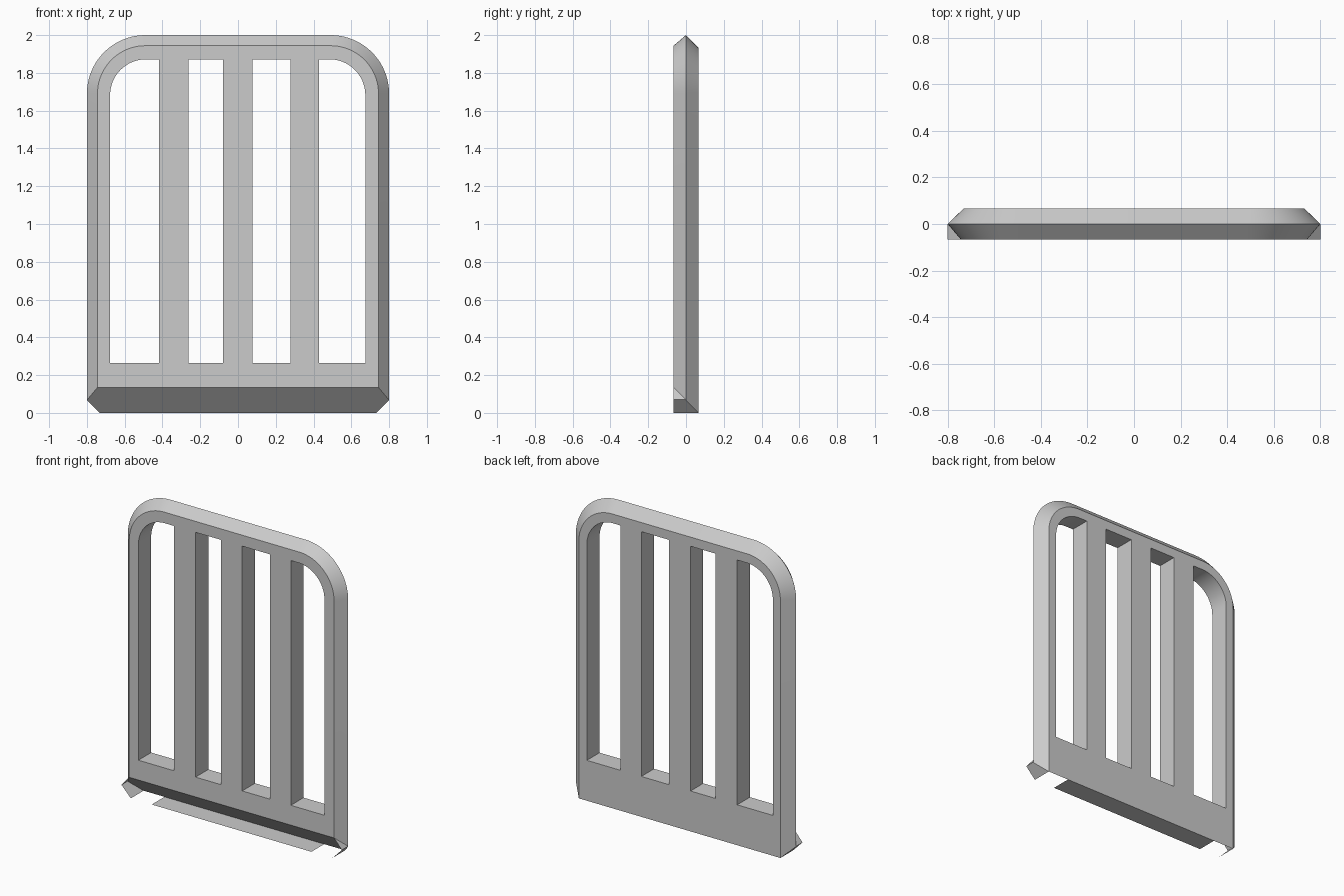
import bpy, bmesh, math
from mathutils import Vector

if "Cube" in bpy.data.objects:
    bpy.data.objects.remove(bpy.data.objects["Cube"], do_unlink=True)

grey = bpy.data.materials.new("plain grey")
grey.use_nodes = True
grey.diffuse_color = (0.6, 0.6, 0.6, 1)
grey.node_tree.nodes["Principled BSDF"].inputs["Base Color"].default_value = (0.6, 0.6, 0.6, 1)

HALF_DEPTH = 0.066
ARC_STEPS = 20


def make_object(name, bm):
    mesh = bpy.data.meshes.new(name)
    bm.to_mesh(mesh)
    bm.free()
    mesh.materials.append(grey)
    obj = bpy.data.objects.new(name, mesh)
    bpy.context.collection.objects.link(obj)
    return obj


def outline(x0, x1, z0, z1, r_left=0, r_right=0):
    """Upright rectangle in x, z with optional round top corners."""
    pts = [(x0, z0), (x1, z0)]
    for cx, r, start in ((x1 - r_right, r_right, 0), (x0 + r_left, r_left, 90)):
        steps = ARC_STEPS if r else 0
        for i in range(steps + 1):
            a = math.radians(start + 90 * i / max(steps, 1))
            if r:
                pts.append((cx + r * math.cos(a), z1 - r + r * math.sin(a)))
            else:
                pts.append((cx, z1))
    return pts


def loft(bm, layers):
    """Join matching outlines, given as (y, points), into a closed solid."""
    rings = [[bm.verts.new((x, y, z)) for x, z in pts] for y, pts in layers]
    n = len(rings[0])
    for a, b in zip(rings, rings[1:]):
        for i in range(n):
            j = (i + 1) % n
            bm.faces.new((a[i], a[j], b[j], b[i]))
    bm.faces.new(rings[0])
    bm.faces.new(rings[-1])
    bmesh.ops.recalc_face_normals(bm, faces=bm.faces)


# Panel with a pointed rim, running past the bottom before the slanted cut
def rim(inset):
    return outline(-0.8 + inset, 0.8 - inset, -0.2, 2 - inset, 0.31 - inset, 0.31 - inset)


bm = bmesh.new()
loft(bm, [(-HALF_DEPTH, rim(0.056)), (0, rim(0)), (HALF_DEPTH, rim(0.068))])
cut = bmesh.ops.bisect_plane(bm, geom=bm.verts[:] + bm.edges[:] + bm.faces[:],
                             plane_co=Vector((0, HALF_DEPTH, 0)),
                             plane_no=Vector((0, -0.135, -2 * HALF_DEPTH)),
                             clear_outer=True)
bmesh.ops.holes_fill(bm, edges=[e for e in bm.edges if e.is_boundary], sides=0)
bmesh.ops.recalc_face_normals(bm, faces=bm.faces)
panel = make_object("barred_panel", bm)

# Four slots, the outer two with a round upper corner
bm = bmesh.new()
for x0, x1, r_left, r_right in ((-0.677, -0.418, 0.19, 0), (-0.262, -0.079, 0, 0),
                                (0.077, 0.278, 0, 0), (0.43, 0.674, 0, 0.19)):
    pts = outline(x0, x1, 0.265, 1.872, r_left, r_right)
    loft(bm, [(-0.2, pts), (0.2, pts)])
slots = make_object("slot_cutter", bm)
slots.hide_render = True

bpy.context.view_layer.objects.active = panel
mod = panel.modifiers.new("slots", "BOOLEAN")
mod.operation = "DIFFERENCE"
mod.solver = "EXACT"
mod.object = slots
bpy.ops.object.modifier_apply(modifier=mod.name)
bpy.data.objects.remove(slots, do_unlink=True)

bpy.ops.object.select_all(action="DESELECT")
panel.select_set(True)
bpy.ops.object.shade_smooth_by_angle(angle=math.radians(30))


# Thin sheets below the slanted edge
def sheet(name, polygons):
    bm = bmesh.new()
    for poly in polygons:
        bm.faces.new([bm.verts.new(p) for p in poly])
    bmesh.ops.remove_doubles(bm, verts=bm.verts, dist=0.0001)
    return make_object(name, bm)


D = HALF_DEPTH
sheet("bottom_strip", [[(-0.58, -D, 0), (-0.58, D, 0), (0.58, D, 0), (0.58, -D, 0)]])
for side, s in (("left", 1), ("right", -1)):
    upper = [(0.8 * s, 0, 0.07), (0.744 * s, -D, 0.135), (0.8 * s, -D, 0.07)]
    lower = [(0.8 * s, -D, 0.07), (0.732 * s, -D, 0), (0.732 * s, D, 0), (0.8 * s, 0, 0.07)]
    if s < 0:
        upper.reverse()
        lower.reverse()
    sheet(side + "_corner_flap", [upper, lower])
